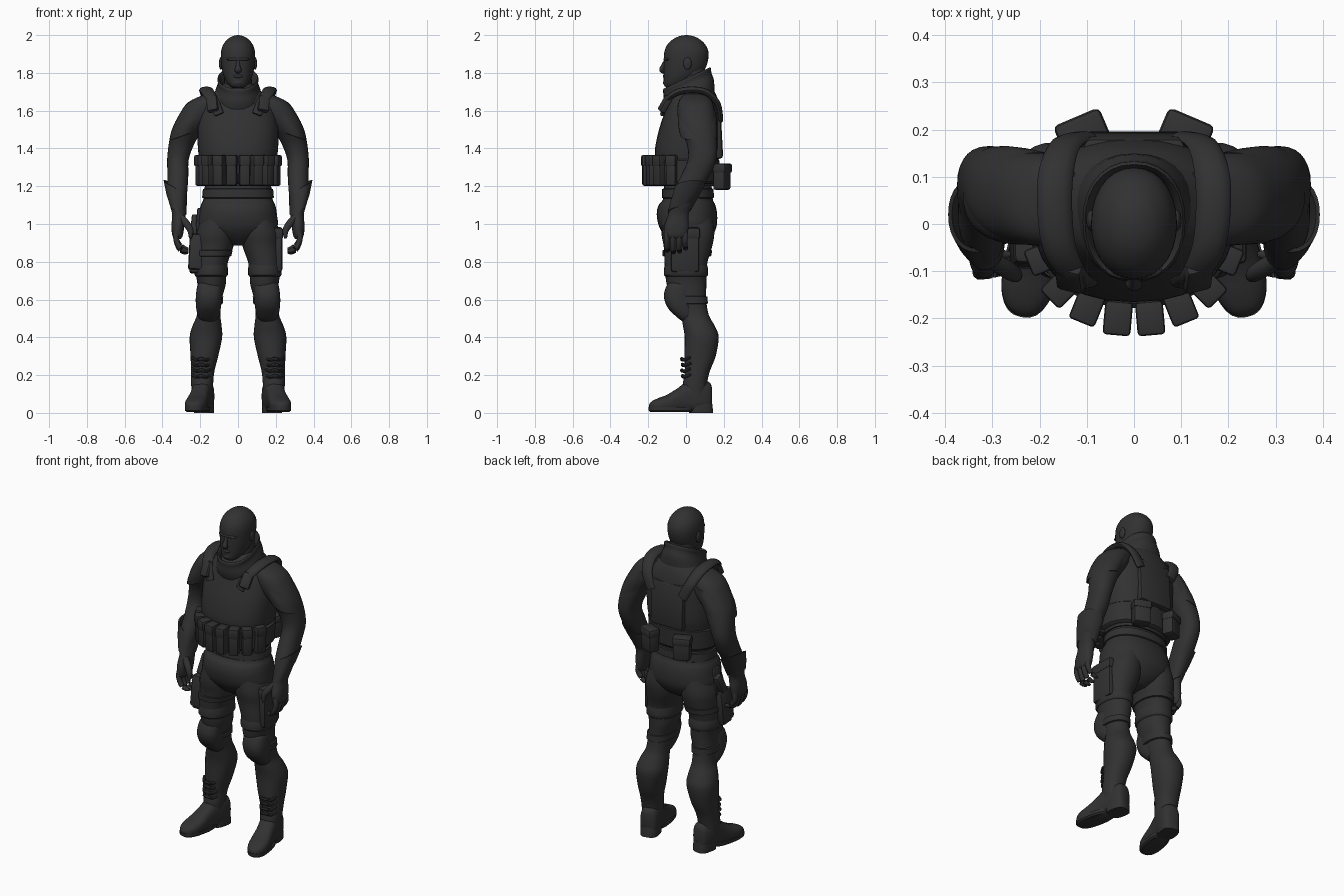
import bpy, bmesh, math
from mathutils import Matrix, Vector

mat = bpy.data.materials.new("charcoal_grey")
mat.diffuse_color = (0.031, 0.031, 0.031, 1)


def finish(name, bm, mirror=False, angle=40):
    bmesh.ops.recalc_face_normals(bm, faces=bm.faces)
    me = bpy.data.meshes.new(name)
    bm.to_mesh(me)
    bm.free()
    me.materials.append(mat)
    me.shade_smooth()
    me.set_sharp_from_angle(angle=math.radians(angle))
    ob = bpy.data.objects.new(name, me)
    bpy.context.collection.objects.link(ob)
    if mirror:
        ob.modifiers.new("mirror", "MIRROR").use_mirror_merge = False
    return ob


def spline(rows, sub):
    """Catmull-Rom interpolation of rows of numbers."""
    out = []
    for i in range(len(rows) - 1):
        a, b, c, d = rows[max(i - 1, 0)], rows[i], rows[i + 1], rows[min(i + 2, len(rows) - 1)]
        for k in range(sub):
            t = k / sub
            out.append([0.5 * (2 * q + (r - p) * t + (2 * p - 5 * q + 4 * r - s) * t * t
                               + (3 * q - p - 3 * r + s) * t ** 3) for p, q, r, s in zip(a, b, c, d)])
    out.append(list(rows[-1]))
    return out


def skin(bm, rings):
    rings = [[bm.verts.new(p) for p in r] for r in rings]
    n = len(rings[0])
    for a, b in zip(rings, rings[1:]):
        for i in range(n):
            bm.faces.new((a[i], a[(i + 1) % n], b[(i + 1) % n], b[i]))
    bm.faces.new(rings[0])
    bm.faces.new(rings[-1])


def loft(name, rows, mirror=False, sub=4, p=2.2, tx=0, ty=0, n=28, m=None, floor=None):
    """Rows are (z, cx, cy, rx, ry); tx and ty tilt every ring."""
    rings = []
    for z, cx, cy, rx, ry in spline(rows, sub):
        ring = []
        for i in range(n):
            c, s = math.cos(math.tau * i / n), math.sin(math.tau * i / n)
            dx = math.copysign(abs(c) ** (2 / p), c) * rx
            dy = math.copysign(abs(s) ** (2 / p), s) * ry
            v = Vector((cx + dx, cy + dy, z + tx * dx + ty * dy))
            v = m @ v if m else v
            if floor is not None:
                v.z = max(v.z, floor)
            ring.append(v)
        rings.append(ring)
    bm = bmesh.new()
    skin(bm, rings)
    return finish(name, bm, mirror)


def tube(name, rows, mirror=False, n=10, sub=4):
    """Rows are (x, y, z, half width, half thickness) along a path."""
    pts = spline(rows, sub)
    rings = []
    for i, q in enumerate(pts):
        t = Vector(pts[min(i + 1, len(pts) - 1)][:3]) - Vector(pts[max(i - 1, 0)][:3])
        up = Vector((0, 0, 1)) if abs(t.normalized().x) > 0.8 else Vector((1, 0, 0))
        side = (up - t * up.dot(t) / t.dot(t)).normalized()
        nor = t.cross(side).normalized()
        rings.append([Vector(q[:3]) + side * q[3] * math.cos(math.tau * k / n)
                      + nor * q[4] * math.sin(math.tau * k / n) for k in range(n)])
    bm = bmesh.new()
    skin(bm, rings)
    return finish(name, bm, mirror)


def box(name, loc, size, rot=(0, 0, 0), mirror=False, bevel=0.01):
    bm = bmesh.new()
    bmesh.ops.create_cube(bm, size=1)
    bmesh.ops.scale(bm, vec=size, verts=bm.verts)
    bmesh.ops.bevel(bm, geom=bm.edges[:], offset=bevel, segments=2, affect='EDGES', profile=0.5)
    r = Matrix.Identity(4)
    for a, ax in zip(rot, "XYZ"):
        r = Matrix.Rotation(math.radians(a), 4, ax) @ r
    bm.transform(Matrix.Translation(loc) @ r)
    return finish(name, bm, mirror)


def ball(name, loc, size, mirror=False):
    bm = bmesh.new()
    bmesh.ops.create_uvsphere(bm, u_segments=20, v_segments=12, radius=1)
    bm.transform(Matrix.Translation(loc) @ Matrix.Diagonal((*size, 1)))
    return finish(name, bm, mirror)


# Head and face
loft("head", [(1.72, 0, -.06, .03, .04), (1.735, 0, -.055, .048, .062), (1.765, 0, -.035, .068, .083),
              (1.81, 0, -.012, .083, .106), (1.86, 0, -.001, .09, .116), (1.91, 0, .002, .09, .117),
              (1.95, 0, .002, .078, .1), (1.98, 0, .002, .053, .068), (1.995, 0, .002, .027, .035),
              (2.0, 0, .002, .004, .005)], p=2.1)
loft("neck", [(1.62, 0, .03, .08, .08), (1.82, 0, .03, .07, .07)])
tube("nose", [(0, -.108, 1.868, .008, .008), (0, -.122, 1.835, .012, .012),
              (0, -.128, 1.815, .018, .014), (0, -.11, 1.803, .012, .01)])
ball("brow", (0, -.098, 1.872), (.06, .021, .012))
ball("lips", (0, -.108, 1.782), (.027, .015, .011))
ball("chin", (0, -.1, 1.748), (.028, .022, .018))
ball("ear", (.091, .008, 1.85), (.01, .022, .033), True)

# Collar with an open, back-tilted rim
loft("collar", [(1.645, 0, .025, .135, .125), (1.70, 0, .015, .12, .133), (1.74, 0, .008, .106, .127),
                (1.765, 0, .005, .109, .127), (1.77, 0, .005, .1, .118), (1.72, 0, .01, .085, .1)],
     ty=.46, sub=3)

# Vest and belt
loft("vest", [(1.745, 0, .045, .075, .08), (1.70, 0, .04, .125, .112), (1.66, 0, .04, .165, .128),
              (1.6, 0, .035, .2, .145), (1.5, 0, .02, .215, .163), (1.4, 0, .01, .212, .174),
              (1.34, 0, .005, .205, .168), (1.27, 0, .002, .197, .158), (1.2, 0, .005, .184, .14)], p=2.35)
box("back_panel", (0, .165, 1.48), (.22, .05, .27), (3, 0, 0), bevel=.018)
loft("pouch_belt", [(1.215, 0, 0, .198, .16), (1.225, 0, 0, .21, .172), (1.335, 0, 0, .217, .178),
                    (1.345, 0, 0, .205, .168)], sub=1)
for i, (x, y, a) in enumerate([(.034, -.196, 5), (.097, -.172, 22), (.151, -.132, 45), (.187, -.07, 68)]):
    n = Vector((math.sin(math.radians(a)), -math.cos(math.radians(a)), 0))
    box(f"front_pouch_{i}", (x, y, 1.28), (.056, .07, .155), (0, 0, a), True)
    box(f"front_pouch_flap_{i}", Vector((x, y, 1.335)) + n * .004, (.059, .072, .058), (0, 0, a), True, .008)
box("back_pouch", (.108, .19, 1.25), (.098, .07, .14), (0, 0, -23), True, .015)
box("back_pouch_flap", (.109, .193, 1.295), (.106, .074, .05), (0, 0, -23), True, .012)

# Shoulder straps and buckles
tube("shoulder_strap", [(.1, -.125, 1.58, .026, .012), (.13, -.105, 1.65, .03, .014),
                        (.158, -.05, 1.695, .035, .018), (.168, .03, 1.71, .037, .018),
                        (.165, .11, 1.695, .037, .018), (.145, .168, 1.635, .033, .016),
                        (.105, .185, 1.55, .03, .012)], True, n=12)
box("strap_buckle", (.135, -.11, 1.635), (.06, .035, .09), (-28, 12, 14), True)

# Arms, sleeves, gauntlets and hands
loft("arm", [(1.685, .14, .05, .04, .06), (1.645, .178, .05, .085, .09), (1.58, .215, .055, .096, .1),
             (1.5, .268, .065, .082, .094), (1.42, .3, .085, .067, .08), (1.34, .318, .085, .057, .075),
             (1.26, .318, .052, .055, .076), (1.18, .32, .008, .052, .07), (1.1, .318, -.025, .042, .06),
             (1.05, .313, -.04, .036, .054), (.99, .318, -.05, .034, .064), (.94, .32, -.053, .028, .06),
             (.92, .318, -.053, .015, .05)], True)
loft("sleeve", [(1.475, .283, .068, .07, .085), (1.47, .284, .067, .079, .098), (1.54, .252, .06, .09, .103),
                (1.61, .205, .055, .09, .097)], True, tx=-.35, sub=2)
loft("gauntlet", [(1.07, .316, -.035, .042, .062), (1.13, .325, -.01, .054, .071), (1.2, .332, .02, .062, .08),
                  (1.2, .331, .02, .055, .072), (1.15, .325, .0, .045, .06)], True, sub=1, tx=.5, ty=.12)
for i in range(4):
    y, d = -.102 + i * .032, (.0, -.008, -.004, .012)[i]
    tube(f"finger_{i}", [(.322, y, .97, .014, .015), (.328, y, .925, .015, .016), (.312, y, .88 + d, .014, .015),
                         (.285, y + .004, .86 + d, .013, .013), (.262, y + .006, .857 + d, .006, .006)], True)
tube("thumb", [(.305, -.075, 1.04, .018, .018), (.272, -.095, 1.0, .02, .02), (.252, -.108, .965, .016, .016),
               (.252, -.113, .925, .008, .008)], True)

# Hips and legs
loft("hips", [(1.24, 0, .01, .17, .12), (1.18, 0, .01, .178, .128), (1.13, 0, .01, .184, .132),
              (1.1, 0, .005, .197, .15), (1.05, 0, .005, .206, .16), (.98, 0, .01, .205, .15),
              (.92, 0, .015, .12, .11), (.885, 0, .015, .04, .06)], p=2.3)
loft("waist_belt", [(1.135, 0, .01, .18, .13), (1.14, 0, .01, .19, .138), (1.185, 0, .01, .186, .136),
                    (1.19, 0, .01, .17, .12)], sub=1, p=2.3)
loft("leg", [(1.03, .105, .008, .09, .135), (.95, .118, .01, .104, .14), (.88, .125, .01, .1, .128),
             (.8, .14, .0, .087, .114), (.74, .143, .0, .081, .11), (.68, .14, .003, .075, .105),
             (.6, .15, .015, .064, .092), (.52, .155, .045, .062, .075), (.46, .164, .068, .077, .084),
             (.4, .17, .083, .086, .09), (.3, .178, .074, .073, .083), (.22, .187, .06, .062, .066),
             (.15, .19, .047, .058, .064), (.08, .19, .05, .052, .062)], True)
loft("trouser_hem", [(.72, .142, .002, .076, .104), (.73, .142, .0, .088, .117), (.765, .142, .0, .088, .116),
                     (.79, .14, .0, .084, .11)], True, sub=2)
loft("knee_pad", [(.695, .148, -.03, .045, .05), (.68, .15, -.036, .063, .064), (.62, .154, -.045, .069, .072),
                  (.56, .156, -.03, .066, .069), (.51, .156, -.002, .055, .05), (.485, .156, .01, .035, .03)],
     True, p=2.5)
loft("knee_strap", [(.575, .151, .02, .06, .085), (.58, .151, .02, .071, .096), (.615, .15, .015, .072, .098),
                    (.62, .15, .015, .06, .085)], True, sub=1)

# Boots: lofted along the foot and splayed outwards
splay = Matrix.Translation((.187, .05, 0)) @ Matrix.Rotation(math.radians(12), 4, 'Z')
along = splay @ Matrix.Rotation(math.radians(90), 4, 'X')
loft("boot", [(-.085, 0, .085, .025, .06), (-.07, 0, .085, .047, .08), (-.02, 0, .09, .056, .09),
              (.04, 0, .085, .053, .085), (.09, 0, .068, .053, .066), (.15, 0, .05, .058, .047),
              (.2, 0, .041, .054, .037), (.235, 0, .035, .036, .026), (.25, 0, .032, .012, .012)],
     True, p=2.6, m=along, floor=.012)
loft("front_sole", [(.004, 0, -.13, .05, .112), (.012, 0, -.13, .059, .122), (.03, 0, -.13, .06, .123)],
     True, sub=1, p=2.5, m=splay)
loft("heel", [(0, 0, .03, .05, .062), (.035, 0, .028, .052, .062), (.06, 0, .026, .05, .06)],
     True, sub=1, p=3, m=splay)
for i in range(4):
    z, y = .19 + i * .03, -.018 - .004 * (i % 2)
    tube(f"boot_lace_{i}", [(.14, y + .045, z + .014, .007, .007), (.168, y + .008, z, .01, .009),
                            (.195, y, z + .006, .01, .01), (.222, y + .012, z, .01, .009),
                            (.243, y + .045, z + .014, .007, .007)], True, n=8, sub=2)

# Cargo pocket on one thigh, holster on the other
box("cargo_pocket", (.197, -.005, .865), (.075, .15, .24), (0, 0, 0), bevel=.015)
box("pocket_flap", (.199, -.005, .95), (.08, .158, .06), bevel=.012)
box("holster", (-.215, -.035, .85), (.09, .11, .19), (-4, 3, 0), bevel=.015)
box("holster_tip", (-.22, -.035, .79), (.07, .085, .1), (-4, 3, 0))
box("holster_hanger", (-.205, .0, 1.0), (.035, .06, .17), (0, 5, 0))
box("pistol_grip", (-.232, .0, .99), (.036, .05, .12), (-22, 6, 0))
loft("holster_strap", [(.825, -.135, .005, .08, .11), (.83, -.135, .005, .099, .128),
                       (.86, -.13, .007, .102, .132), (.865, -.13, .007, .08, .11)], sub=1)
